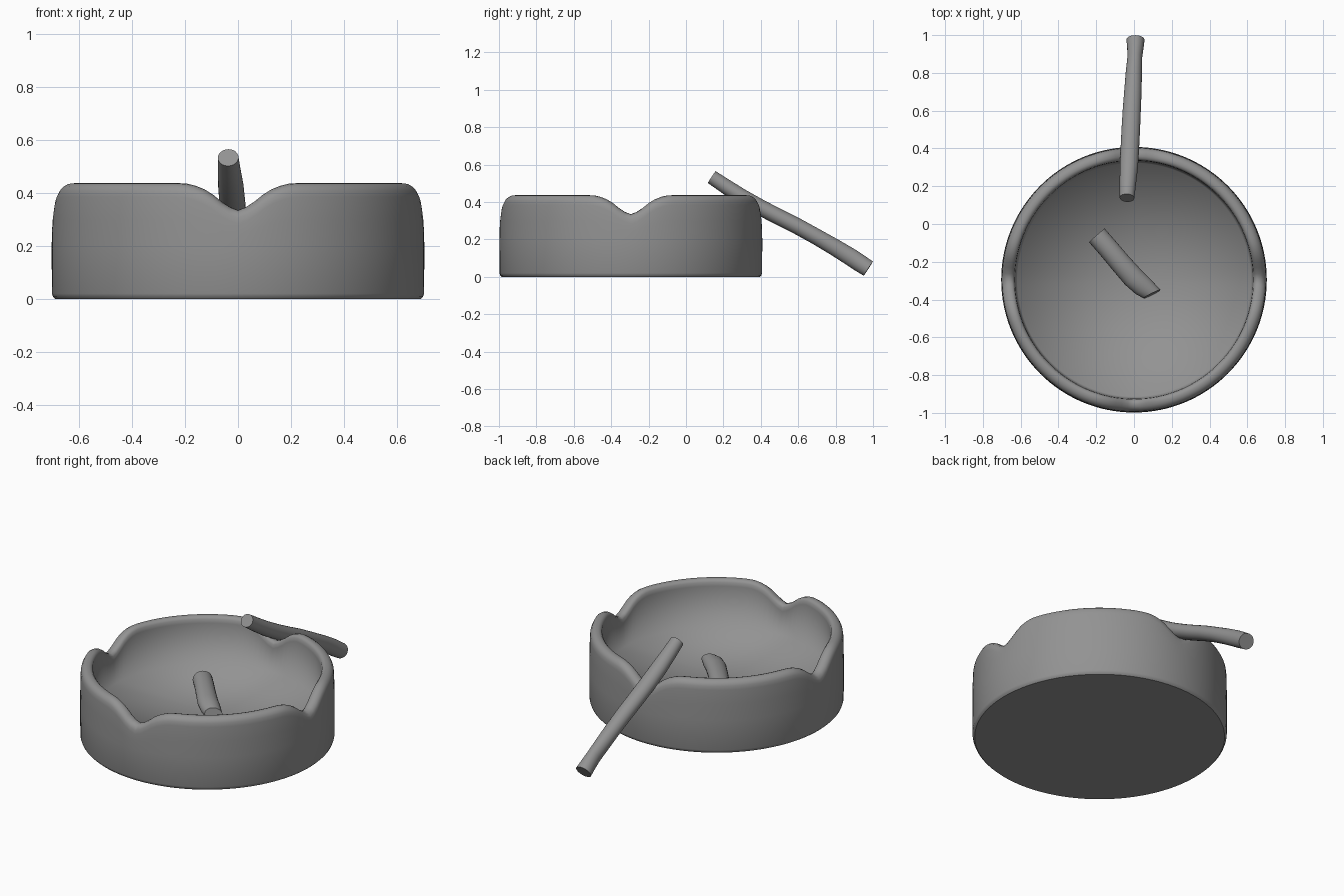
import bpy, bmesh, math
from mathutils import Vector

if "Cube" in bpy.data.objects:
    bpy.data.objects.remove(bpy.data.objects["Cube"])

CY = -0.295   # bowl centre in y
SEG = 128

grey = bpy.data.materials.new("dark_grey")
grey.diffuse_color = (.29, .29, .29, 1)
grey.use_nodes = True
grey.node_tree.nodes["Principled BSDF"].inputs["Base Color"].default_value = grey.diffuse_color


def finish(name, bm, angle=40):
    bmesh.ops.recalc_face_normals(bm, faces=bm.faces)
    me = bpy.data.meshes.new(name)
    bm.to_mesh(me)
    bm.free()
    me.materials.append(grey)
    ob = bpy.data.objects.new(name, me)
    bpy.context.collection.objects.link(ob)
    bpy.ops.object.select_all(action='DESELECT')
    ob.select_set(True)
    bpy.context.view_layer.objects.active = ob
    bpy.ops.object.shade_smooth_by_angle(angle=math.radians(angle))
    return ob


def bridge(bm, a, b):
    n = len(a)
    for i in range(n):
        j = (i + 1) % n
        bm.faces.new((a[i], a[j], b[j], b[i]))


def notch(angle):
    # depth of the rim dip, repeated every quarter turn
    q = math.pi / 2
    s = 0.7 * abs((angle + q / 2) % q - q / 2)
    pts = [(0, .102), (.03, .092), (.06, .075), (.10, .044),
           (.15, .016), (.20, .003), (.25, 0)]
    for (s0, d0), (s1, d1) in zip(pts, pts[1:]):
        if s <= s1:
            return d0 + (d1 - d0) * (s - s0) / (s1 - s0)
    return 0


def bowl():
    # (radius, height, share of the notch dip)
    profile = [(.69, 0, 0), (.698, .008, 0), (.702, .02, 0), (.703, .20, .1),
               (.702, .30, .55), (.700, .385, 1), (.697, .408, 1),
               (.688, .425, 1), (.672, .435, 1), (.655, .437, 1),
               (.642, .433, 1), (.633, .422, 1), (.63, .40, 1),
               (.618, .16, 0)]
    bm = bmesh.new()
    rings = []
    for r, z, w in profile:
        ring = []
        for i in range(SEG):
            a = 2 * math.pi * i / SEG
            ring.append(bm.verts.new((r * math.cos(a), CY + r * math.sin(a),
                                      z - w * notch(a))))
        rings.append(ring)
    for a, b in zip(rings, rings[1:]):
        bridge(bm, a, b)
    base = bm.faces.new(rings[0])
    for e in base.edges:
        e.smooth = False
    # floor fan, shaded softly into the wall
    hub = bm.verts.new((0, CY, .155))
    for i in range(SEG):
        bm.faces.new((rings[-1][i], rings[-1][(i + 1) % SEG], hub))
    finish("bowl", bm, 100)


def stick(name, path, sides=24, end_dir=None):
    # path points: x, y, z, half width, half height
    pts = [Vector(p[:3]) for p in path]
    bm = bmesh.new()
    rings = []
    for k, p in enumerate(path):
        t = (pts[min(k + 1, len(pts) - 1)] - pts[max(k - 1, 0)]).normalized()
        if end_dir and k == len(path) - 1:
            t = Vector(end_dir).normalized()
        u = t.cross(Vector((0, 0, 1))).normalized()
        v = u.cross(t)
        rings.append([bm.verts.new(pts[k] + u * p[3] * math.cos(a) + v * p[4] * math.sin(a))
                      for a in (2 * math.pi * i / sides for i in range(sides))])
    for a, b in zip(rings, rings[1:]):
        bridge(bm, a, b)
    bm.faces.new(rings[0])
    bm.faces.new(rings[-1])
    finish(name, bm)


bowl()

# Stick leaning over the back notch
stick("leaning_stick", [
    (-.037, .138, .533, .039, .038), (-.033, .21, .485, .043, .040),
    (-.027, .30, .427, .048, .042), (-.022, .40, .370, .049, .043),
    (-.017, .50, .318, .049, .043), (-.012, .60, .268, .048, .043),
    (-.006, .70, .213, .046, .043), (-.001, .80, .155, .043, .045),
    (.004, .88, .106, .039, .047), (.007, .93, .073, .043, .047),
    (.008, .975, .044, .048, .045)])

# Short crumpled stub lying on the floor
stick("stub", [
    (-.197, -.060, .208, .055, .052), (-.14, -.125, .210, .055, .052),
    (-.07, -.208, .208, .056, .050), (-.005, -.282, .203, .058, .048),
    (.045, -.328, .198, .056, .045), (.095, -.371, .192, .050, .038)],
    end_dir=(.45, -.9, .12))
